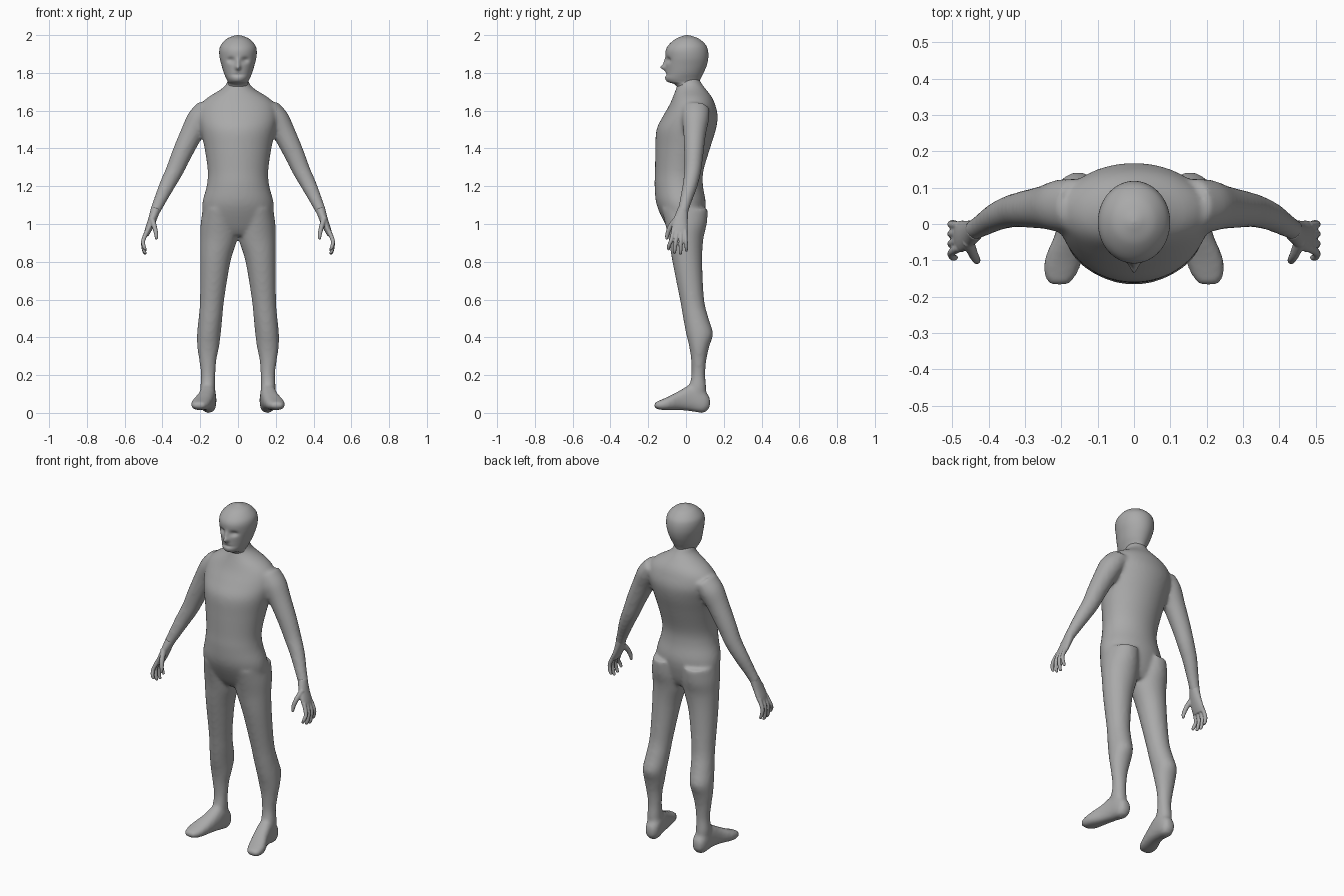
import bpy, bmesh, math
from mathutils import Vector

skin = bpy.data.materials.new("grey")
skin.diffuse_color = (0.4, 0.4, 0.4, 1)


# --- ring helpers: each ring is (centre, half axis a, half axis b) ---
def slab(z, hw, front, back, x=0.0):
    """Horizontal elliptical section."""
    return (Vector((x, (front + back) / 2, z)), Vector((hw, 0, 0)),
            Vector((0, (back - front) / 2, 0)))


def upright(y, x, hw, low, high):
    """Vertical section facing along y."""
    return (Vector((x, y, (low + high) / 2)), Vector((hw, 0, 0)),
            Vector((0, 0, (high - low) / 2)))


def tube(points):
    """Sections square to a path of (x, y, z, radius_a, radius_b)."""
    pos = [Vector(p[:3]) for p in points]
    rings = []
    for i, p in enumerate(points):
        t = (pos[min(i + 1, len(pos) - 1)] - pos[max(i - 1, 0)]).normalized()
        b = Vector((0, 1, 0))
        b = (b - t * b.dot(t)).normalized()
        rings.append((pos[i], t.cross(b) * p[3], b * p[4]))
    return rings


def flip(rings, side):
    return [tuple(Vector((v.x * side, v.y, v.z)) for v in r) for r in rings]


def spline(p0, p1, p2, p3, t):
    return 0.5 * (2 * p1 + (p2 - p0) * t + (2 * p0 - 5 * p1 + 4 * p2 - p3) * t * t
                  + (3 * p1 - p0 - 3 * p2 + p3) * t ** 3)


def loft(bm, rings, segs=32, sub=4, power=1.0):
    """Closed smooth skin through the rings."""
    n = len(rings)
    fine = []
    for i in range(n - 1):
        q = [rings[max(0, min(n - 1, i + k))] for k in (-1, 0, 1, 2)]
        for s in range(sub):
            fine.append([spline(*(r[j] for r in q), s / sub) for j in range(3)])
    fine.append(rings[-1])
    loops = []
    for c, a, b in fine:
        loop = []
        for k in range(segs):
            w = math.tau * k / segs
            u, v = math.cos(w), math.sin(w)
            u = math.copysign(abs(u) ** power, u)
            v = math.copysign(abs(v) ** power, v)
            loop.append(bm.verts.new(c + a * u + b * v))
        loops.append(loop)
    for l0, l1 in zip(loops, loops[1:]):
        for k in range(segs):
            m = (k + 1) % segs
            bm.faces.new((l0[k], l0[m], l1[m], l1[k]))
    bm.faces.new(loops[0])
    bm.faces.new(loops[-1])


def finish(bm, name, voxel=0, smooth=0):
    bmesh.ops.recalc_face_normals(bm, faces=bm.faces)
    for f in bm.faces:
        f.smooth = True
    me = bpy.data.meshes.new(name)
    bm.to_mesh(me)
    bm.free()
    me.materials.append(skin)
    ob = bpy.data.objects.new(name, me)
    bpy.context.collection.objects.link(ob)
    if voxel:
        r = ob.modifiers.new("blend", 'REMESH')
        r.mode = 'VOXEL'
        r.voxel_size = voxel
        r.use_smooth_shade = True
        s = ob.modifiers.new("soften", 'SMOOTH')
        s.factor = 0.5
        s.iterations = smooth
    return ob


# --- body: torso, legs, feet and arms blended into one skin ---
torso = [slab(*r) for r in (
    (0.94, 0.11, -0.07, 0.06), (0.99, 0.175, -0.105, 0.085),
    (1.10, 0.19, -0.155, 0.105), (1.20, 0.166, -0.166, 0.09),
    (1.28, 0.16, -0.164, 0.092), (1.40, 0.177, -0.162, 0.127),
    (1.50, 0.198, -0.156, 0.158), (1.57, 0.21, -0.122, 0.168),
    (1.63, 0.198, -0.088, 0.155), (1.67, 0.16, -0.07, 0.138),
    (1.71, 0.095, -0.055, 0.108), (1.74, 0.062, -0.045, 0.085),
    (1.77, 0.055, -0.04, 0.07))]
leg = [slab(*r) for r in (
    (1.08, 0.088, -0.13, 0.117, 0.098), (1.00, 0.098, -0.11, 0.11, 0.10),
    (0.92, 0.098, -0.092, 0.092, 0.102), (0.80, 0.08, -0.072, 0.086, 0.12),
    (0.60, 0.064, -0.032, 0.096, 0.137), (0.50, 0.063, -0.015, 0.12, 0.146),
    (0.42, 0.063, 0.0, 0.143, 0.154), (0.35, 0.058, 0.017, 0.123, 0.158),
    (0.28, 0.046, 0.027, 0.108, 0.16), (0.20, 0.038, 0.029, 0.102, 0.158),
    (0.13, 0.04, 0.015, 0.108, 0.16), (0.06, 0.035, 0.02, 0.105, 0.158))]
foot = [upright(*r) for r in (
    (0.127, 0.155, 0.022, 0.03, 0.08), (0.095, 0.155, 0.04, 0.0, 0.12),
    (0.03, 0.16, 0.043, 0.008, 0.15), (-0.03, 0.172, 0.046, 0.014, 0.12),
    (-0.09, 0.192, 0.052, 0.014, 0.088), (-0.135, 0.202, 0.047, 0.016, 0.068),
    (-0.168, 0.206, 0.028, 0.025, 0.055))]
arm = tube([
    (0.16, 0.05, 1.61, 0.06, 0.075), (0.205, 0.05, 1.555, 0.065, 0.072),
    (0.245, 0.046, 1.48, 0.06, 0.06), (0.298, 0.041, 1.37, 0.053, 0.051),
    (0.337, 0.035, 1.28, 0.047, 0.045), (0.378, 0.02, 1.20, 0.041, 0.039),
    (0.42, -0.005, 1.11, 0.032, 0.031), (0.447, -0.02, 1.05, 0.026, 0.028)])

bm = bmesh.new()
loft(bm, torso, 48)
for side in (1, -1):
    loft(bm, flip(leg, side))
    loft(bm, flip(foot, side), power=0.8)
    loft(bm, flip(arm, side))
finish(bm, "body", 0.01, 8)

# --- hands: palm, four fingers and thumb ---
palm = tube([
    (0.435, -0.015, 1.08, 0.026, 0.028), (0.455, -0.028, 1.02, 0.022, 0.038),
    (0.475, -0.034, 0.97, 0.018, 0.044), (0.487, -0.035, 0.94, 0.013, 0.04)])
digits = [tube([(0.48, y0, 0.965, 0.012, 0.011), (0.502, (y0 + y1) / 2, 0.912, 0.011, 0.0105),
                (0.498, y1, tip + 0.02, 0.010, 0.0095), (0.489, y1, tip, 0.007, 0.007)])
          for y0, y1, tip in ((-0.066, -0.092, 0.862), (-0.046, -0.06, 0.843),
                              (-0.025, -0.029, 0.838), (-0.004, 0.002, 0.855))]
thumb = tube([(0.457, -0.045, 1.03, 0.016, 0.018), (0.442, -0.083, 0.985, 0.013, 0.014),
              (0.433, -0.099, 0.945, 0.011, 0.011), (0.432, -0.103, 0.918, 0.007, 0.007)])
for side, name in ((1, "left_hand"), (-1, "right_hand")):
    bm = bmesh.new()
    for part in [palm, thumb] + digits:
        loft(bm, flip(part, side), 20)
    finish(bm, name, 0.004, 3)

# --- head and neck, with the face shaped by soft bumps and dents ---
head = [slab(*r) for r in (
    (1.66, 0.062, -0.03, 0.09), (1.72, 0.06, -0.045, 0.08),
    (1.742, 0.055, -0.065, 0.073), (1.752, 0.054, -0.097, 0.072),
    (1.77, 0.062, -0.11, 0.078), (1.80, 0.075, -0.107, 0.093),
    (1.84, 0.087, -0.108, 0.11), (1.88, 0.097, -0.108, 0.118),
    (1.92, 0.099, -0.107, 0.116), (1.95, 0.089, -0.09, 0.103),
    (1.98, 0.06, -0.055, 0.07), (1.995, 0.025, -0.018, 0.032),
    (2.0, 0.004, 0.002, 0.01))]
bm = bmesh.new()
loft(bm, head, 96, 6)


def bump(dx, wx, dz, wz):
    return math.exp(-(dx / wx) ** 2 - (dz / wz) ** 2)


for v in bm.verts:
    x, y, z = v.co
    if y < -0.03:
        v.co.y += (0.015 * bump(abs(x) - 0.038, 0.02, z - 1.868, 0.014)   # eye sockets
                   - 0.026 * bump(x, 0.013, z - 1.829, 0.014)             # nose tip
                   - 0.010 * bump(x, 0.011, z - 1.855, 0.02)              # nose bridge
                   + 0.006 * bump(x, 0.03, z - 1.79, 0.006))              # mouth
finish(bm, "head")
